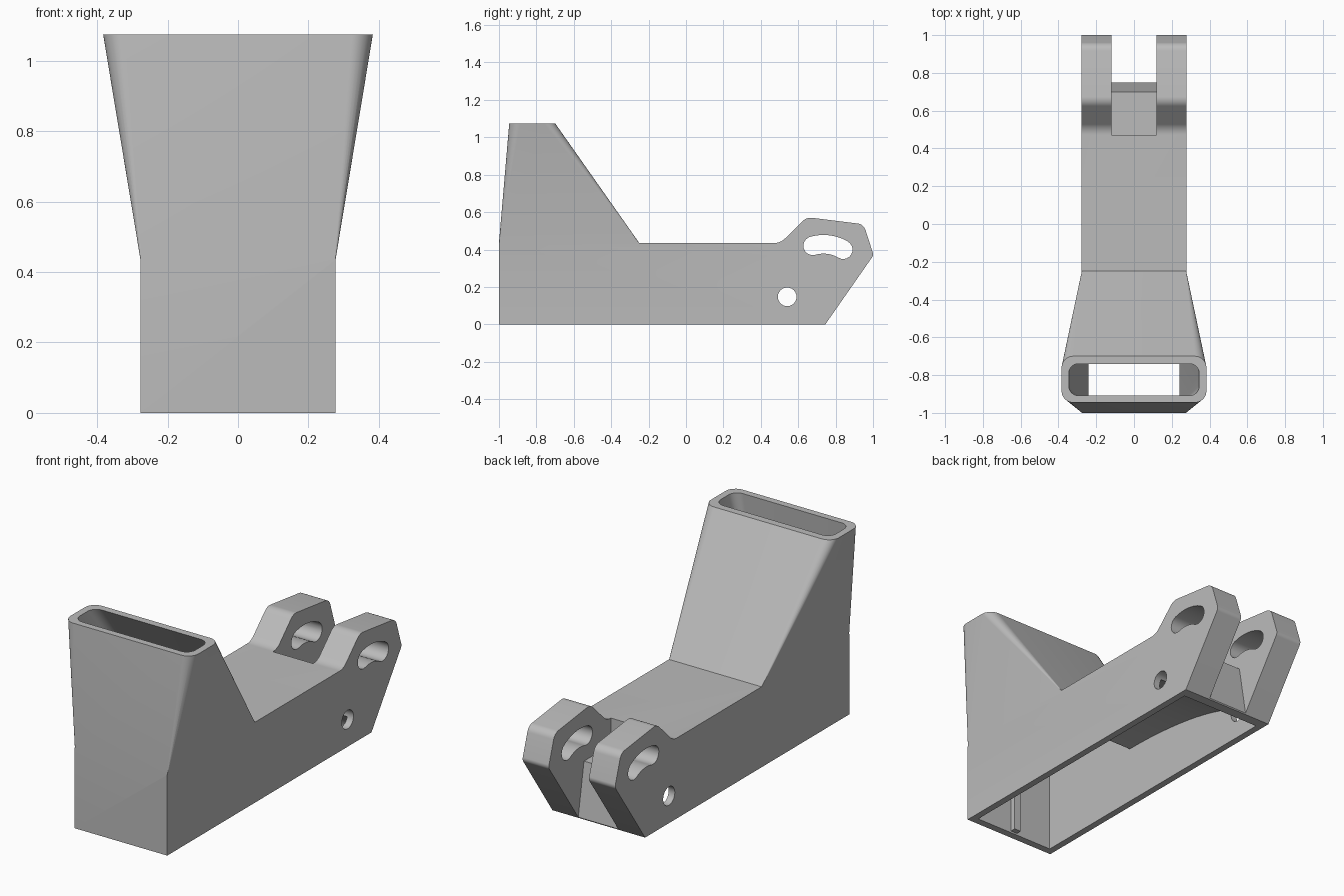
import bpy, bmesh, math
from mathutils import Vector

cube = bpy.data.objects.get("Cube")
if cube:
    bpy.data.objects.remove(cube, do_unlink=True)

grey = bpy.data.materials.new("plain grey")
grey.use_nodes = True
GREY = (0.5, 0.5, 0.5, 1)
grey.diffuse_color = GREY
grey.node_tree.nodes["Principled BSDF"].inputs["Base Color"].default_value = GREY


def loft(name, rings):
    """Closed solid through rings of equal point count."""
    bm = bmesh.new()
    loops = [[bm.verts.new(p) for p in ring] for ring in rings]
    n = len(loops[0])
    for a, b in zip(loops, loops[1:]):
        for i in range(n):
            j = (i + 1) % n
            bm.faces.new((a[i], a[j], b[j], b[i]))
    bm.faces.new(loops[0])
    bm.faces.new(loops[-1])
    bmesh.ops.recalc_face_normals(bm, faces=bm.faces)
    mesh = bpy.data.meshes.new(name)
    bm.to_mesh(mesh)
    bm.free()
    mesh.materials.append(grey)
    obj = bpy.data.objects.new(name, mesh)
    bpy.context.collection.objects.link(obj)
    return obj


def extrude(name, profile, half):
    """Side profile (y, z) extruded symmetrically along x."""
    return loft(name, [[(x, y, z) for y, z in profile] for x in (-half, half)])


def fillet(points, steps=8):
    """Round the corners of a (y, z, radius) polygon."""
    out = []
    for i, (y, z, r) in enumerate(points):
        p = Vector((y, z))
        if r == 0:
            out.append((y, z))
            continue
        u = (Vector(points[i - 1][:2]) - p).normalized()
        v = (Vector(points[(i + 1) % len(points)][:2]) - p).normalized()
        half = u.angle(v) / 2
        centre = p + (u + v).normalized() * r / math.sin(half)
        a = p + u * r / math.tan(half) - centre
        b = p + v * r / math.tan(half) - centre
        for k in range(steps + 1):
            d = a.lerp(b, k / steps).normalized() * r
            out.append(tuple(centre + d))
    return out


def arc(cy, cz, r, start, end, steps):
    angles = [math.radians(start + (end - start) * k / steps) for k in range(steps + 1)]
    return [(cy + r * math.cos(a), cz + r * math.sin(a)) for a in angles]


def rounded_ring(z, half, y0, y1, r):
    outline = fillet([(-half, y0, r), (half, y0, r), (half, y1, r), (-half, y1, r)])
    return [(x, y, z) for x, y in outline]


def combine(target, tool, operation):
    mod = target.modifiers.new(operation.lower(), 'BOOLEAN')
    mod.operation = operation
    mod.solver = 'EXACT'
    mod.object = tool
    bpy.context.view_layer.objects.active = target
    bpy.ops.object.modifier_apply(modifier=mod.name)
    bpy.data.objects.remove(tool, do_unlink=True)


# Long body with the rear lug outline
body = extrude("nozzle_body", fillet([
    (-1, 0, 0), (0.745, 0, 0), (1.003, 0.37, 0.03), (0.95, 0.535, 0.05),
    (0.645, 0.573, 0.06), (0.505, 0.435, 0.08), (-1, 0.435, 0)]), 0.277)

# Flared funnel at the front
combine(body, loft("funnel", [
    rounded_ring(0.40, 0.276, -0.999, -0.25, 0.003),
    rounded_ring(0.435, 0.277, -1, -0.25, 0.003),
    rounded_ring(1.075, 0.383, -0.945, -0.70, 0.06)]), 'UNION')

# Hollow underside with a curved ceiling falling to the rear
ceiling = [(-0.32 + 1.01 * math.sin(t), 0.31 * math.cos(t))
           for t in (math.pi / 2 * k / 20 for k in range(21))]
cavity = [(-0.96, -0.05), (-0.96, 0.44), (-0.32, 0.44)] + ceiling + [(0.69, -0.05)]
combine(body, extrude("cavity_cutter", cavity, 0.24), 'DIFFERENCE')

# Funnel throat
combine(body, loft("throat_cutter", [
    rounded_ring(0.40, 0.239, -0.959, -0.321, 0.003),
    rounded_ring(0.435, 0.239, -0.959, -0.321, 0.003),
    rounded_ring(1.075, 0.345, -0.908, -0.74, 0.05),
    rounded_ring(1.10, 0.345, -0.908, -0.74, 0.05)]), 'DIFFERENCE')

# Gap between the two rear lugs
gap = [(0.47, 0.8), (0.47, 0.29), (0.70, 0.29), (0.75, 0), (0.75, -0.05),
       (1.2, -0.05), (1.2, 0.8)]
combine(body, extrude("lug_gap_cutter", gap, 0.12), 'DIFFERENCE')

# Pivot hole and curved adjustment slot
combine(body, extrude("pivot_cutter", arc(0.541, 0.147, 0.05, 0, 345, 23), 0.5), 'DIFFERENCE')
cy, cz, mid, w, a0, a1 = 0.735, 0.22, 0.208, 0.05, 59.5, 106
cap0 = arc(cy, cz, mid, a0, a0, 1)[0]
cap1 = arc(cy, cz, mid, a1, a1, 1)[0]
slot = (arc(cy, cz, mid + w, a0, a1, 12) + arc(*cap1, w, a1, a1 + 180, 10)[1:]
        + arc(cy, cz, mid - w, a1, a0, 12)[1:] + arc(*cap0, w, a0 - 180, a0, 10)[1:-1])
combine(body, extrude("slot_cutter", slot, 0.5), 'DIFFERENCE')

# Small rib on the inner front wall
rib = extrude("inner_rib", [(-0.965, 0.01), (-0.93, 0.01), (-0.93, 0.25), (-0.965, 0.25)], 0.02)

# Smooth rounded areas, keep edges sharp
bpy.ops.object.select_all(action='DESELECT')
body.select_set(True)
bpy.context.view_layer.objects.active = body
bpy.ops.object.shade_smooth_by_angle(angle=math.radians(25))
